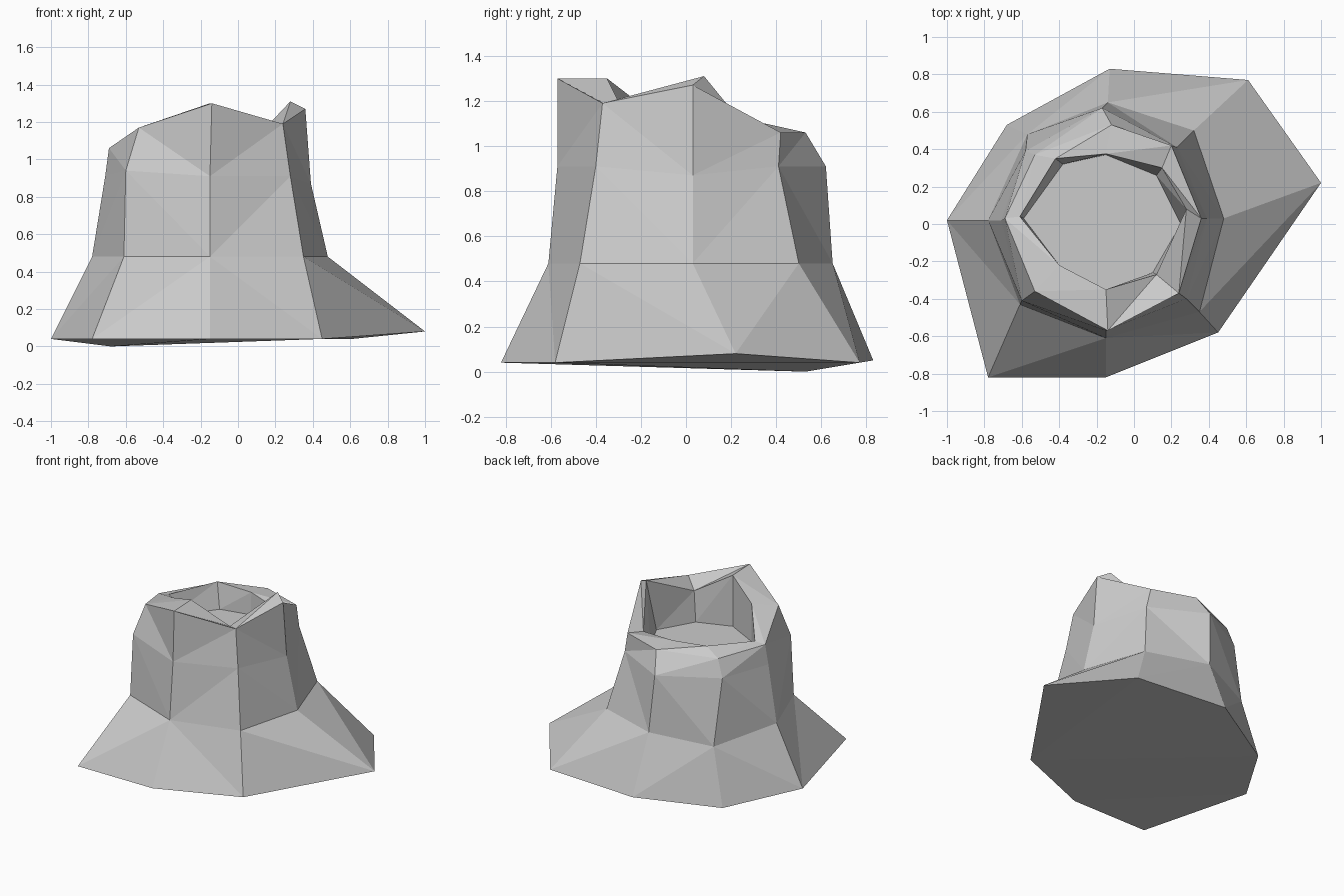
import bpy
import bmesh

default = bpy.data.objects.get("Cube")
if default:
    bpy.data.objects.remove(default, do_unlink=True)


def flat_material(name, colour):
    material = bpy.data.materials.new(name)
    material.use_nodes = True
    material.diffuse_color = colour
    material.node_tree.nodes["Principled BSDF"].inputs["Base Color"].default_value = colour
    return material


def add_ring(bm, points, height=None):
    """One eight-sided ring, counter-clockwise from the east corner."""
    return [bm.verts.new(p if len(p) == 3 else (*p, height)) for p in points]


def bridge(bm, lower, upper, folds):
    """Triangulated band; 'a' folds rise to the next corner, 'b' folds fall to it."""
    count = len(lower)
    for i, fold in enumerate(folds):
        j = (i + 1) % count
        if fold == "a":
            bm.faces.new((lower[i], lower[j], upper[j]))
            bm.faces.new((lower[i], upper[j], upper[i]))
        else:
            bm.faces.new((lower[i], lower[j], upper[i]))
            bm.faces.new((lower[j], upper[j], upper[i]))


# Cross-sections of the irregular hollow stump, corner order E NE N NW W SW S SE
root_corners = [(1, .22, .08), (.61, .77, .04), (-.13, .83, .05), (-.68, .53, 0),
                (-1, .02, .04), (-.78, -.82, .04), (-.15, -.82, .04), (.45, -.58, .04)]
waist_corners = [(.48, .03), (.32, .5), (-.14, .65), (-.57, .48, .42),
                 (-.78, .02), (-.61, -.43), (-.15, -.61), (.35, -.47)]
shoulder_corners = [(.39, .03, .87), (.23, .41), (-.17, .62), (-.58, .39),
                    (-.71, .02), (-.6, -.41, .94), (-.15, -.57), (.28, -.4)]
rim_corners = [(.36, .03, 1.27), (.2, .42, 1.06), (-.12, .53, 1.06), (-.53, .37, 1.04),
               (-.69, .03, 1.06), (-.53, -.36, 1.17), (-.14, -.57, 1.3), (.24, -.37, 1.19)]
lip_corners = [(.28, .08, 1.31), (.15, .3, 1.04), (-.15, .375, 1.08), (-.42, .35, 1.1),
               (-.61, .04, 1.07), (-.4, -.22, 1.2), (-.15, -.35, 1.3), (.12, -.27, 1.14)]
floor_corners = [(.25, 0), (.12, .26), (-.15, .37), (-.38, .32),
                 (-.59, .03), (-.4, -.22), (-.15, -.35), (.1, -.26)]

bm = bmesh.new()
roots = add_ring(bm, root_corners)
waist = add_ring(bm, waist_corners, .48)
shoulder = add_ring(bm, shoulder_corners, .91)
rim = add_ring(bm, rim_corners)
lip = add_ring(bm, lip_corners)
hollow = add_ring(bm, floor_corners, .91)

# Flared roots, trunk, broken rim and hollow wall
bridge(bm, roots, waist, "aaabaabb")
bridge(bm, waist, shoulder, "abbbabab")
bridge(bm, shoulder, rim, "aaaabbab")
bridge(bm, rim, lip, "aaaaaaaa")
bridge(bm, lip, hollow, "aaaaaaaa")

# Hollow floor and underside
caps = [bm.faces.new(hollow), bm.faces.new(list(reversed(roots)))]
bmesh.ops.triangulate(bm, faces=caps)

mesh = bpy.data.meshes.new("tree_stump")
bm.to_mesh(mesh)
bm.free()
mesh.materials.append(flat_material("stone grey", (.6, .6, .6, 1)))
stump = bpy.data.objects.new("tree_stump", mesh)
bpy.context.collection.objects.link(stump)
